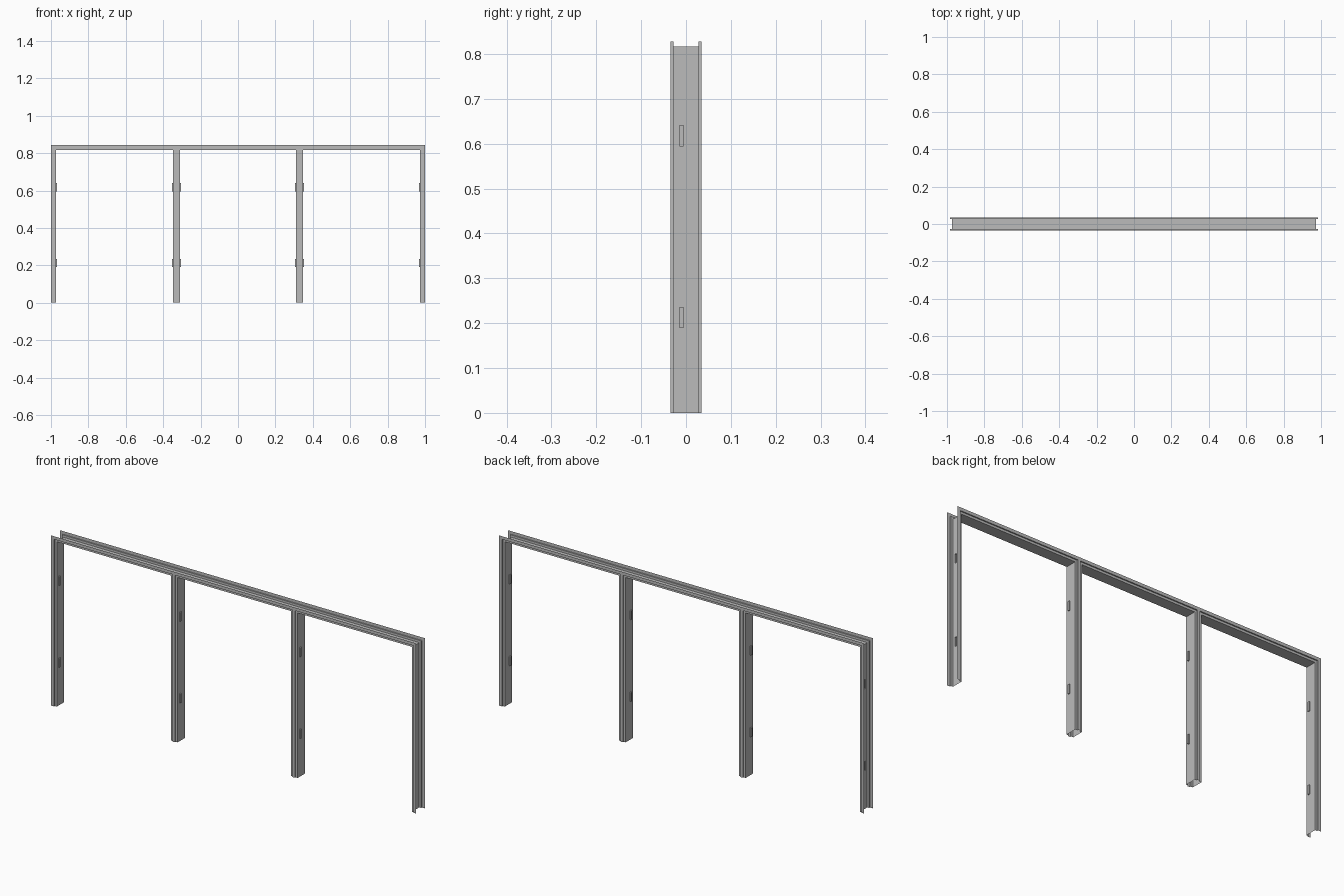
import bpy, bmesh
from mathutils import Vector

cube = bpy.data.objects.get("Cube")
if cube:
    bpy.data.objects.remove(cube, do_unlink=True)

steel = bpy.data.materials.new("grey_steel")
steel.use_nodes = True
GREY = (0.5, 0.5, 0.5, 1)
steel.diffuse_color = GREY
steel.node_tree.nodes["Principled BSDF"].inputs["Base Color"].default_value = GREY

HALF, TOP = 0.9735, 0.8165        # opening edge of the outer frame
STEP, DEPTH = 0.011, 0.0265       # rebate and full flange depth
OUT, INN = 0.034, 0.028           # outer and rebated face positions in y
SLOT_Y = (-0.0145, -0.0055)
SLOT_Z = ((0.19, 0.235), (0.595, 0.64))
SLOT_DEPTH = 0.006


def press_slots(bm):
    """Press small latch pockets into the faces that line the openings."""
    cuts = [(Vector((0, y, 0)), Vector((0, 1, 0))) for y in SLOT_Y]
    cuts += [(Vector((0, 0, z)), Vector((0, 0, 1))) for pair in SLOT_Z for z in pair]
    for co, no in cuts:
        bmesh.ops.bisect_plane(bm, geom=bm.verts[:] + bm.edges[:] + bm.faces[:],
                               plane_co=co, plane_no=no)
    bm.normal_update()
    picked = []
    for f in bm.faces:
        c = f.calc_center_median()
        if (abs(f.normal.x) > 0.9 and SLOT_Y[0] < c.y < SLOT_Y[1]
                and any(a < c.z < b for a, b in SLOT_Z)):
            picked.append((f, f.normal.copy()))
    for f, n in picked:
        made = bmesh.ops.extrude_face_region(bm, geom=[f])["geom"]
        verts = [g for g in made if isinstance(g, bmesh.types.BMVert)]
        bmesh.ops.translate(bm, verts=verts, vec=n * SLOT_DEPTH)
        if f.is_valid:
            bmesh.ops.delete(bm, geom=[f], context='FACES_ONLY')


def finish(bm, name):
    press_slots(bm)
    me = bpy.data.meshes.new(name)
    bm.to_mesh(me)
    bm.free()
    me.materials.append(steel)
    ob = bpy.data.objects.new(name, me)
    bpy.context.collection.objects.link(ob)
    return ob


def skin(bm, rings, closed=False):
    """Join successive rings of points with quads."""
    rows = [[bm.verts.new(p) for p in ring] for ring in rings]
    n = len(rows[0])
    for a, b in zip(rows, rows[1:]):
        for i in range(n if closed else n - 1):
            j = (i + 1) % n
            bm.faces.new((a[i], a[j], b[j], b[i]))


# Outer frame: stepped open channel swept round both jambs and the head
half = [(DEPTH, -OUT), (STEP, -OUT), (STEP, -INN), (0, -INN)]
profile = half + [(o, -y) for o, y in reversed(half)]
bm = bmesh.new()
skin(bm, [
    [(-HALF - o, y, 0) for o, y in profile],
    [(-HALF - o, y, TOP + o) for o, y in profile],
    [(HALF + o, y, TOP + o) for o, y in profile],
    [(HALF + o, y, 0) for o, y in profile],
])
# Jamb webs face the openings
bm.normal_update()
for f in bm.faces:
    c = f.calc_center_median()
    if abs(f.normal.x) > 0.9 and f.normal.x * c.x > 0:
        bmesh.ops.reverse_faces(bm, faces=bm.faces[:])
        break
finish(bm, "outer_frame")

# Mullions: hollow bars with a raised strip on the front and back
WIDE, NARROW = 0.018, 0.007
quarter = [(NARROW, -OUT), (NARROW, -INN), (WIDE, -INN)]
right = quarter + [(x, -y) for x, y in reversed(quarter)]
section = right + [(-x, y) for x, y in reversed(right)]
for name, cx in (("left_mullion", 0.329), ("right_mullion", -0.329)):
    bm = bmesh.new()
    skin(bm, [
        [(cx + x, y, 0) for x, y in section],
        [(cx + x, y, TOP + (STEP if abs(x) < WIDE else 0)) for x, y in section],
    ], closed=True)
    bmesh.ops.recalc_face_normals(bm, faces=bm.faces[:])
    # Open-ended tube: make sure the sides point outwards
    if any((f.calc_center_median().x - cx) * f.normal.x < -0.01 for f in bm.faces):
        bmesh.ops.reverse_faces(bm, faces=bm.faces[:])
    finish(bm, name)
